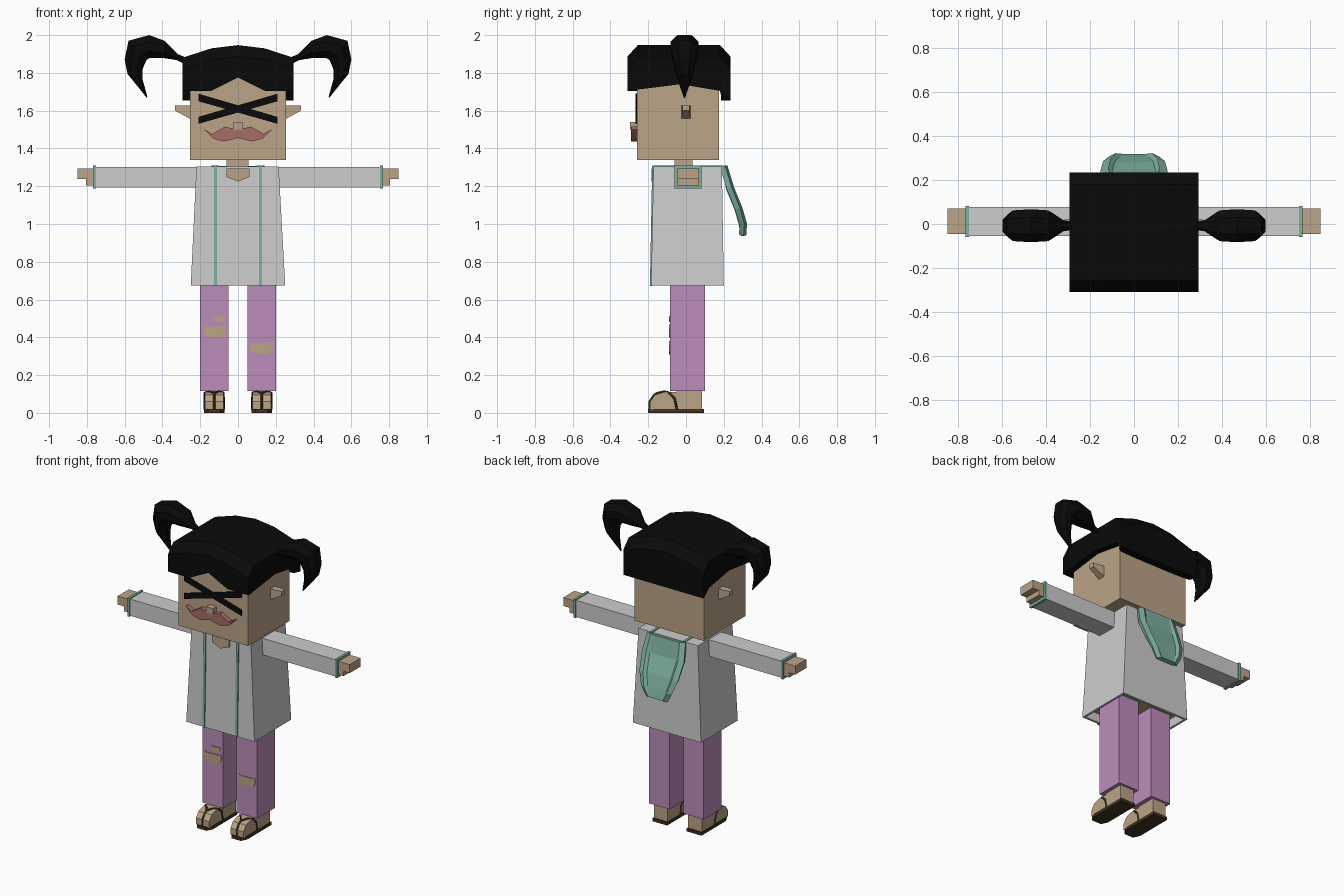
import bpy, bmesh
from mathutils import Vector

cube = bpy.data.objects.get("Cube")
if cube:
    bpy.data.objects.remove(cube)


def material(name, r, g, b):
    m = bpy.data.materials.new(name)
    m.use_nodes = True
    m.diffuse_color = (r, g, b, 1)
    bsdf = next(n for n in m.node_tree.nodes if n.type == 'BSDF_PRINCIPLED')
    bsdf.inputs["Base Color"].default_value = (r, g, b, 1)
    bsdf.inputs["Roughness"].default_value = 0.9
    return m


SKIN = material("skin", .50, .37, .245)
WHITE = material("coat white", .61, .61, .61)
TEAL = material("trim teal", .21, .44, .36)
PURPLE = material("trouser purple", .50, .27, .49)
BLACK = material("hair black", .003, .003, .003)
ROSE = material("moustache rose", .38, .15, .135)
BROWN = material("sandal brown", .05, .032, .014)


def finish(name, bm, *mats):
    bmesh.ops.recalc_face_normals(bm, faces=bm.faces)
    me = bpy.data.meshes.new(name)
    bm.to_mesh(me)
    bm.free()
    for m in mats:
        me.materials.append(m)
    ob = bpy.data.objects.new(name, me)
    bpy.context.collection.objects.link(ob)
    return ob


def loft(name, rings, *mats):
    """Skin a list of equal-length vertex rings and cap both ends."""
    bm = bmesh.new()
    loops = [[bm.verts.new(p) for p in ring] for ring in rings]
    n = len(loops[0])
    for a, b in zip(loops, loops[1:]):
        for i in range(n):
            j = (i + 1) % n
            bm.faces.new((a[i], a[j], b[j], b[i]))
    bm.faces.new(loops[0])
    bm.faces.new(loops[-1])
    return finish(name, bm, *mats)


def rect(x0, x1, y0, y1, z):
    return [(x0, y0, z), (x1, y0, z), (x1, y1, z), (x0, y1, z)]


def box(name, mat, x, y, z):
    return loft(name, [rect(*x, *y, z[0]), rect(*x, *y, z[1])], mat)


def plate(name, mat, points, y0, y1):
    """Extrude an x-z outline along y."""
    return loft(name, [[(x, y, z) for x, z in points] for y in (y0, y1)], mat)


def sides(s, a, b):
    return tuple(sorted((s * a, s * b)))


# Head, neck and face
box("head", SKIN, (-.255, .255), (-.26, .175), (1.34, 1.8))
box("neck", SKIN, (-.06, .055), (-.06, .035), (1.25, 1.35))
box("nose", SKIN, (-.025, .025), (-.297, -.255), (1.5, 1.54))
half = [(0, 1.5), (.07, 1.515), (.135, 1.477), (.18, 1.5), (.13, 1.452), (.075, 1.437), (0, 1.455)]
plate("moustache", ROSE, half + [(-x, z) for x, z in half[-2:0:-1]], -.292, -.255)
for s, side in ((1, "left"), (-1, "right")):
    plate(side + "_eye_stroke", BLACK,
          [(-.21 * s, 1.65), (.21 * s, 1.53), (.21 * s, 1.567), (-.21 * s, 1.69)], -.267, -.258)
    loft(side + "_ear", [[(s * x, y, z) for y, z in ((-w, b), (w, b), (w, 1.628), (-w, 1.628))]
                         for x, w, b in ((.25, .025, 1.555), (.333, .018, 1.6))], SKIN)

# Hair cap: arched across x, sloped at front and back, with a lifted fringe
bm = bmesh.new()
xs = [-.295, -.14, 0, .14, .295]
arch = [1.88, 1.93, 1.947, 1.93, 1.88]
fringe = [1.705, 1.705, 1.775, 1.705, 1.705]
ys = [-.31, -.255, -.03, .18, .235]
drop = [.06, 0, 0, 0, .06]
side_hem = [1.705, 1.712, 1.74, 1.705, 1.655]
top = [[bm.verts.new((x, y, a - d)) for x, a in zip(xs, arch)] for y, d in zip(ys, drop)]
front = [bm.verts.new((x, -.31, z)) for x, z in zip(xs, fringe)]
back = [bm.verts.new((x, .235, 1.655)) for x in xs]
hems = []
for k, x in ((0, xs[0]), (4, xs[4])):
    hems.append([front[k]] + [bm.verts.new((x, y, z)) for y, z in zip(ys[1:4], side_hem[1:4])] + [back[k]])


def strip(a, b):
    for i in range(len(a) - 1):
        bm.faces.new((a[i], a[i + 1], b[i + 1], b[i]))


for a, b in zip(top, top[1:]):
    strip(a, b)
strip(top[0], front)
strip(top[-1], back)
strip([r[0] for r in top], hems[0])
strip([r[-1] for r in top], hems[1])
hair = finish("hair_cap", bm, BLACK)
mod = hair.modifiers.new("thickness", 'SOLIDIFY')
mod.thickness, mod.offset = .05, -1

# Pigtails: outer point, inner point and half width at each bend
bends = [((.285, 1.885), (.29, 1.85), .02), ((.32, 1.9), (.325, 1.868), .025),
         ((.39, 1.97), (.39, 1.878), .07), ((.47, 2.0), (.465, 1.88), .075),
         ((.58, 1.97), (.485, 1.868), .07), ((.6, 1.87), (.505, 1.82), .055),
         ((.585, 1.795), (.505, 1.765), .04), ((.483, 1.668), (.48, 1.675), .004)]
for s, side in ((1, "left"), (-1, "right")):
    rings = []
    for o, i, w in bends:
        o, i = Vector(o), Vector(i)
        ring = []
        for t, k in ((0, .5), (.3, 1), (.7, 1), (1, .5), (1, -.5), (.7, -1), (.3, -1), (0, -.5)):
            p = o.lerp(i, t)
            ring.append((s * p.x, k * w - .008, p.y))
        rings.append(ring)
    loft(side + "_pigtail", rings, BLACK)

# Coat, flared and hollow at the hem, with skin inside
hem = rect(-.25, .25, -.185, .2, .675)
collar = rect(-.22, .215, -.172, .19, 1.305)
inner = rect(-.235, .235, -.17, .185, .675)
roof = rect(-.23, .23, -.165, .18, .73)
coat = loft("coat", [collar, hem, inner, roof], WHITE, SKIN)
for p in coat.data.polygons:
    if p.center.z < .74 and max(abs(p.center.x), abs(p.center.y)) < .1:
        p.material_index = 1
for s, side in ((1, "left"), (-1, "right")):
    x0, x1 = sides(s, .112, .128)
    loft(side + "_coat_trim", [rect(x0, x1, -.191, -.18, .673), rect(x0, x1, -.179, -.165, 1.305)], TEAL)
    box(side + "_collar_trim", TEAL, (x0, x1), (-.178, .2), (1.3, 1.31))
plate("neckline", SKIN, [(-.062, 1.295), (-.062, 1.25), (0, 1.225), (.062, 1.25), (.062, 1.295)], -.182, -.172)

# Hood hanging behind: a curved shield with a raised rim
bm = bmesh.new()
rows = [(1.305, .205, .135), (1.19, .24, .148), (1.08, .285, .135), (1.0, .308, .105), (.94, .305, .07)]
grid = []
for k, (z, y, w) in enumerate(rows):
    sink = 0 if k in (0, 4) else .015
    grid.append([bm.verts.new((x * w, y - d, z)) for x, d in
                 ((-1, .012), (-.8, 0), (-.7, sink), (.7, sink), (.8, 0), (1, .012))])
for a, b in zip(grid, grid[1:]):
    strip(a, b)
hood = finish("hood", bm, TEAL)
mod = hood.modifiers.new("thickness", 'SOLIDIFY')
mod.thickness, mod.offset = .03, 0

for s, side in ((1, "left"), (-1, "right")):
    # Arm
    box(side + "_sleeve", WHITE, sides(s, .2, .765), (-.055, .077), (1.193, 1.303))
    box(side + "_cuff", TEAL, sides(s, .752, .768), (-.06, .082), (1.187, 1.309))
    box(side + "_palm", SKIN, sides(s, .76, .805), (-.045, .07), (1.205, 1.293))
    box(side + "_fingers", SKIN, sides(s, .8, .85), (-.045, .07), (1.237, 1.293))

    # Leg and foot
    box(side + "_trouser_leg", PURPLE, sides(s, .05, .2), (-.085, .1), (.115, .74))
    x0, x1 = sides(s, .072, .18)
    box(side + "_ankle", SKIN, (x0 + .004, x1 - .004), (-.05, .085), (.015, .12))
    profile = [(-.19, .018), (-.19, .06), (-.165, .095), (-.12, .11), (-.04, .11), (-.04, .018)]
    loft(side + "_foot", [[(x, y, z) for y, z in profile] for x in (x0 + .006, x1 - .006)], SKIN)
    outline = [(x0, .095), (x0, -.16), (x0 + .02, -.2), (x1 - .02, -.2), (x1, -.16), (x1, .095)]
    loft(side + "_sole", [[(x, y, z) for x, y in outline] for z in (0, .02)], BROWN)

    # Sandal straps: two arcs meeting at a toe post
    mid = (x0 + x1) / 2
    cu = bpy.data.curves.new(side + "_strap", 'CURVE')
    cu.dimensions = '3D'
    cu.bevel_depth, cu.bevel_resolution = .006, 0
    paths = [[(e, -.048, .018), (e, -.06, .075), (e, -.09, .107),
              ((e + mid) / 2, -.115, .114), (mid, -.15, .106)] for e in (x0 + .004, x1 - .004)]
    paths.append([(mid, -.15, .106), (mid, -.168, .096), (mid, -.193, .06), (mid, -.193, .018)])
    for path in paths:
        sp = cu.splines.new('POLY')
        sp.points.add(len(path) - 1)
        for pt, co in zip(sp.points, path):
            pt.co = (*co, 1)
    cu.materials.append(BROWN)
    bpy.context.collection.objects.link(bpy.data.objects.new(side + "_sandal_strap", cu))


# Torn patches on the trousers
def tear(name, cx, cz, w, h):
    shape = [(-1, .5), (-.85, 1), (-.75, .7), (.7, .8), (.85, 1), (1, .3), (.8, -.6),
             (.5, -1), (-.5, -1), (-.8, -.6)]
    plate(name, SKIN, [(cx + x * w, cz + z * h) for x, z in shape], -.089, -.082)


tear("right_knee_tear", -.123, .433, .065, .035)
tear("right_small_tear", -.1, .498, .033, .016)
tear("left_knee_tear", .125, .345, .065, .035)
